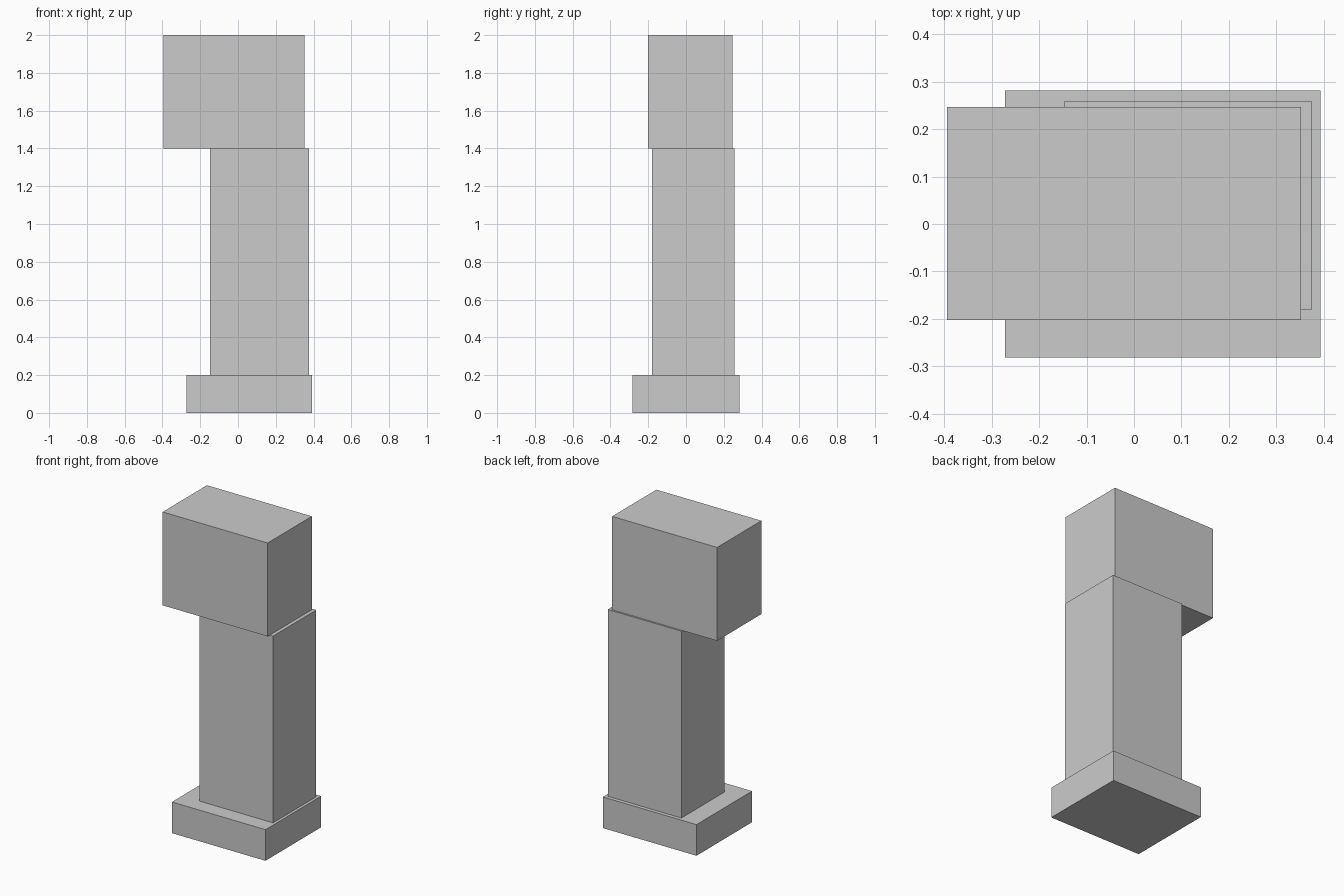
import bpy
import bmesh
from mathutils import Matrix, Vector

if "Cube" in bpy.data.objects:
    bpy.data.objects.remove(bpy.data.objects["Cube"])


def box(name, low, high):
    """Closed box between two opposite corners."""
    low, high = Vector(low), Vector(high)
    placement = Matrix.Translation((low + high) / 2) @ Matrix.Diagonal((*(high - low), 1))
    bm = bmesh.new()
    bmesh.ops.create_cube(bm, size=1, matrix=placement)
    mesh = bpy.data.meshes.new(name)
    bm.to_mesh(mesh)
    bm.free()
    obj = bpy.data.objects.new(name, mesh)
    bpy.context.collection.objects.link(obj)
    return obj


# Low plinth
box("base", (-0.272, -0.282, 0.0), (0.393, 0.282, 0.2))
# Tall column, set towards the right and back
box("column", (-0.148, -0.18, 0.2), (0.375, 0.258, 1.4))
# Block on top, overhanging to the left
box("head_block", (-0.394, -0.202, 1.4), (0.352, 0.247, 2.0))
